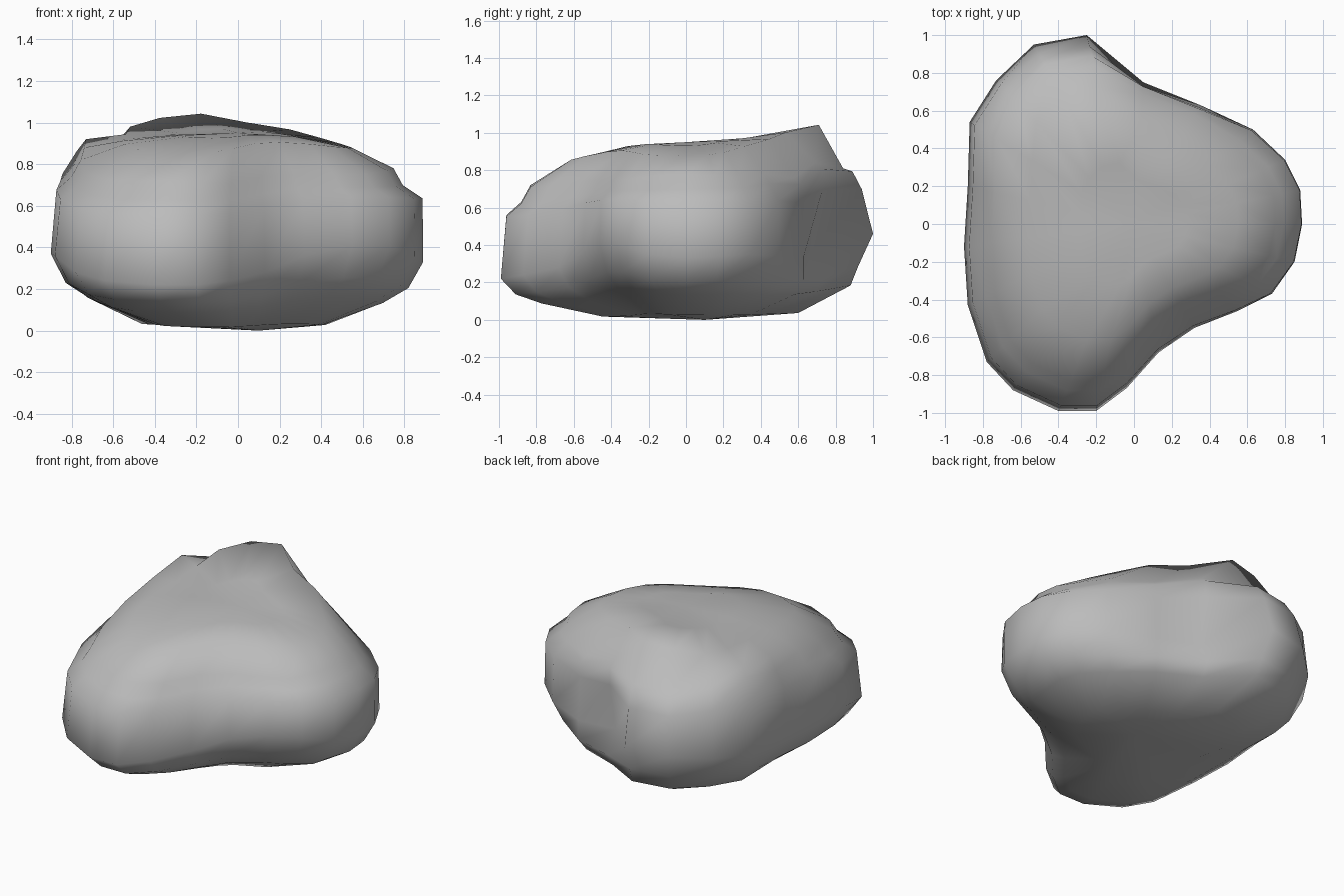
import bpy
import bmesh

# Remove the default cube
cube = bpy.data.objects.get("Cube")
if cube:
    bpy.data.objects.remove(cube, do_unlink=True)

# Plan outline, anticlockwise: x, y, height of the widest line, height of the shoulder
OUTLINE = [
    (.89, 0, .33, .78), (.88, .18, .34, .77), (.8, .34, .35, .76),
    (.63, .5, .34, .78), (.35, .63, .34, .76), (.05, .75, .38, .84),
    (-.25, 1, .46, .81), (-.53, .95, .45, .81), (-.73, .76, .42, .87),
    (-.87, .54, .4, .92), (-.88, .2, .38, .88), (-.9, -.12, .37, .82),
    (-.88, -.43, .36, .76), (-.78, -.73, .28, .73), (-.64, -.88, .24, .72),
    (-.4, -.99, .22, .72), (-.2, -.99, .22, .71), (-.04, -.87, .24, .71),
    (.13, -.68, .28, .74), (.32, -.55, .36, .75), (.55, -.46, .41, .75),
    (.73, -.37, .41, .75), (.85, -.2, .35, .77),
]


def mix(a, b, t):
    return a + (b - a) * t


def crown(x, y):
    """Domed top surface that climbs towards a ridge at the back."""
    return 0.95 + 0.22 * y * abs(y) - 0.1 * x * x - 0.12 * max(x, 0) ** 2


def back(y):
    return max(y, 0)


def wall(base):
    """Scale rule that keeps the straight back wall further out."""
    return lambda x, y: base + (0.08 if x > 0 and y > 0.6 else 0)


def scaled_ring(bm, scale, height):
    """One ring of the outline, scaled inwards, with a height rule."""
    ring = []
    for x, y, widest, shoulder in OUTLINE:
        s = scale(x, y)
        px, py = x * s, y * s
        ring.append(bm.verts.new((px, py, height(px, py, widest, shoulder))))
    return ring


def bridge(bm, lower, upper):
    count = len(lower)
    for i in range(count):
        j = (i + 1) % count
        bm.faces.new((lower[i], lower[j], upper[j], upper[i]))


def cap(bm, ring, point, top):
    centre = bm.verts.new(point)
    for i, vert in enumerate(ring):
        following = ring[(i + 1) % len(ring)]
        order = (vert, following, centre) if top else (following, vert, centre)
        bm.faces.new(order)


# Ring rules from the underside, past the widest line and ledge, up to the crown
LEVELS = [
    (lambda x, y: 0.45 + 0.15 * back(y), lambda x, y, w, s: 0.08 * w),
    (lambda x, y: wall(0.78)(x, y) + 0.1 * back(y), lambda x, y, w, s: 0.4 * w),
    (wall(0.92), lambda x, y, w, s: 0.62 * w),
    (lambda x, y: 1, lambda x, y, w, s: w),
    (lambda x, y: 0.97 + 0.03 * max(x, 0) - 0.12 * back(y - 0.75),
     lambda x, y, w, s: mix(w, s, 0.68)),
    (wall(0.89), lambda x, y, w, s: mix(w, s, 0.82 + 0.15 * back(y))),
    (wall(0.84), lambda x, y, w, s: s),
    (lambda x, y: 0.62 + (0.09 if y > 0.6 else 0),
     lambda x, y, w, s: mix(s, crown(x, y), 0.94)),
    (lambda x, y: 0.32, lambda x, y, w, s: crown(x, y)),
]

# Boulder body
bm = bmesh.new()
rings = [scaled_ring(bm, scale, height) for scale, height in LEVELS]
for lower, upper in zip(rings, rings[1:]):
    bridge(bm, lower, upper)
cap(bm, rings[0], (0.1, 0.1, 0), False)
cap(bm, rings[-1], (0, 0, crown(0, 0)), True)

# Small hollow low on the back wall
hollow = rings[3][5]
hollow.co.x *= 0.9
hollow.co.y *= 0.9

bmesh.ops.recalc_face_normals(bm, faces=bm.faces[:])
mesh = bpy.data.meshes.new("boulder")
bm.to_mesh(mesh)
bm.free()
for polygon in mesh.polygons:
    polygon.use_smooth = True

# Grey stone
stone = bpy.data.materials.new("grey_stone")
stone.use_nodes = True
colour = (0.5, 0.5, 0.5, 1)
stone.diffuse_color = colour
stone.node_tree.nodes["Principled BSDF"].inputs["Base Color"].default_value = colour
mesh.materials.append(stone)

boulder = bpy.data.objects.new("boulder", mesh)
bpy.context.collection.objects.link(boulder)
